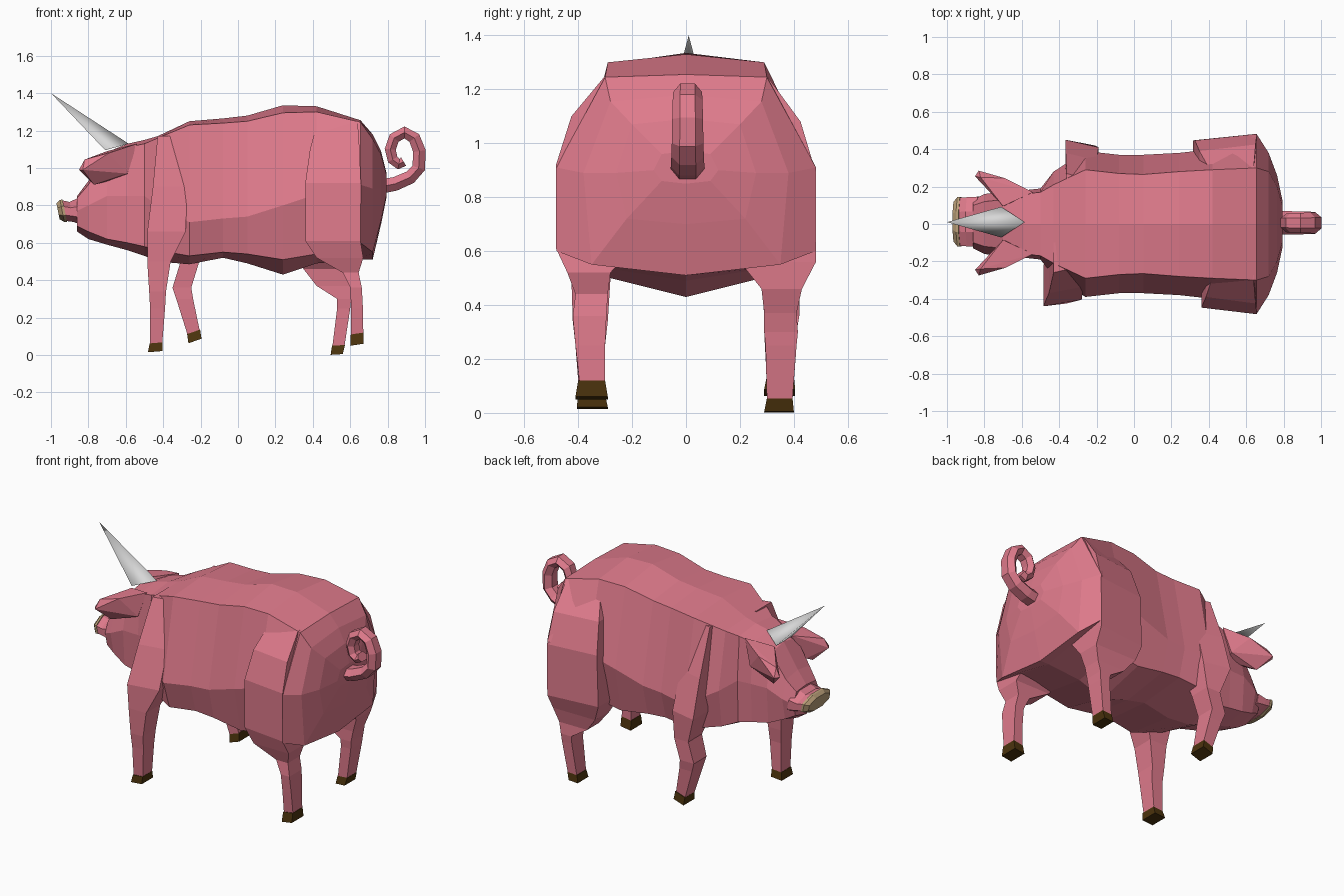
import bpy, bmesh, math
from mathutils import Vector


def material(name, rgb):
    m = bpy.data.materials.new(name)
    m.diffuse_color = (*rgb, 1)
    return m


PINK = material("pink skin", (0.74, 0.197, 0.262))
BROWN = material("dark brown hoof", (0.072, 0.034, 0.004))
TAN = material("tan snout", (0.49, 0.345, 0.19))
GREY = material("pale grey horn", (0.68, 0.68, 0.68))


def finish(name, bm, mat):
    bmesh.ops.recalc_face_normals(bm, faces=bm.faces)
    me = bpy.data.meshes.new(name)
    bm.to_mesh(me)
    bm.free()
    me.materials.append(mat)
    ob = bpy.data.objects.new(name, me)
    bpy.context.collection.objects.link(ob)
    return ob


def loft(name, rings, mat):
    """Skin a list of equal-length rings and cap both ends."""
    bm = bmesh.new()
    vs = [[bm.verts.new(p) for p in r] for r in rings]
    n = len(vs[0])
    for a, b in zip(vs, vs[1:]):
        for i in range(n):
            j = (i + 1) % n
            bm.faces.new((a[i], a[j], b[j], b[i]))
    bm.faces.new(vs[0])
    bm.faces.new(vs[-1])
    return finish(name, bm, mat)


def hull(name, pts, mat):
    bm = bmesh.new()
    for p in pts:
        bm.verts.new(p)
    bmesh.ops.convex_hull(bm, input=bm.verts)
    return finish(name, bm, mat)


# body and head: x, top z, top edge y z, side y z, bottom edge y z, bottom z
sections = [
    (-0.86, .85, .10, .84, .13, .77, .11, .69, .66),
    (-0.80, .93, .12, .91, .16, .80, .13, .66, .62),
    (-0.70, 1.085, .13, 1.06, .175, .85, .16, .62, .59),
    (-0.59, 1.13, .16, 1.11, .18, .85, .17, .60, .56),
    (-0.50, 1.15, .17, 1.13, .19, .85, .18, .58, .53),
    (-0.43, 1.17, .21, 1.16, .28, .80, .25, .56, .50),
    (-0.26, 1.25, .29, 1.23, .39, .71, .33, .53, .485),
    (-0.08, 1.265, .27, 1.24, .37, .73, .32, .55, .52),
    (0.05, 1.28, .265, 1.25, .37, .74, .32, .54, .49),
    (0.24, 1.335, .28, 1.295, .38, .80, .32, .51, .43),
    (0.42, 1.33, .29, 1.30, .40, .86, .32, .54, .49),
    (0.655, 1.255, .30, 1.245, .482, .91, .48, .60, .51),
    (0.72, 1.18, .28, 1.155, .38, .89, .35, .55, .51),
    (0.765, 1.09, .20, 1.07, .26, .89, .22, .72, .70),
    (0.795, .97, .09, .96, .12, .90, .09, .86, .85),
]
rings = []
for x, zt, ya, za, yb, zb, yc, zc, zl in sections:
    right = [(ya, za), (yb, zb), (yc, zc)]
    prof = [(0, zt)] + right + [(0, zl)] + [(-y, z) for y, z in reversed(right)]
    rings.append([(x, y, z) for y, z in prof])
loft("body", rings, PINK)


# snout: tilted octagons
def oct_ring(x, z, hy, hz):
    out = []
    for k in range(8):
        a = math.radians(22.5 + 45 * k)
        s = math.sin(a) * hz
        out.append((x - 0.2 * s, 0.012 + math.cos(a) * hy, z + s))
    return out


loft("snout", [oct_ring(-.83, .765, .145, .085), oct_ring(-.89, .765, .142, .058),
               oct_ring(-.932, .772, .138, .06)], PINK)
loft("snout_plate", [oct_ring(-.926, .772, .142, .065), oct_ring(-.94, .77, .142, .064),
                     oct_ring(-.962, .768, .115, .046)], TAN)

# ears
ear = [(-.54, .165, 1.13), (-.59, .185, .97), (-.62, .12, .95), (-.69, .24, 1.08),
       (-.77, .20, .91), (-.75, .16, .93), (-.70, .09, 1.09), (-.76, .165, 1.06),
       (-.83, .28, .99), (-.82, .245, 1.045), (-.85, .25, .99)]
for side, label in ((-1, "left"), (1, "right")):
    hull("ear_" + label, [(x, 0.005 + side * y, z) for x, y, z in ear], PINK)

# horn: smooth three-sided spike with a flat base
horn = hull("horn", [(-1.0, .01, 1.40), (-.71, .092, 1.095), (-.71, -.072, 1.095),
                     (-.585, .01, 1.13)], GREY)
for p in horn.data.polygons:
    p.use_smooth = any(horn.data.vertices[v].co.z > 1.3 for v in p.vertices)


# legs: rings of z, x0, x1, inner y, outer y; the upper part blends into the body
def box_ring(row, side, tilt=0, blend=(0, 0)):
    z, x0, x1, y0, y1 = row
    xm = (x0 + x1) / 2
    d0, d1 = blend if z > .55 else (0, 0)
    pts = [(x0, y0), (x0, y1 - d0), (x1, y1 - d1), (x1, y0)]
    return [(x, side * y, z + tilt * (x - xm)) for x, y in pts]


def leg(name, side, rows, hoof, tilt, blend):
    loft(name, [box_ring(r, side, tilt if i == len(rows) - 1 else 0, blend)
                for i, r in enumerate(rows)], PINK)
    loft(name + "_hoof", [box_ring(r, side, tilt) for r in hoof], BROWN)


leg("front_leg_left", -1, [
    (1.17, -.43, -.28, .10, .26), (.90, -.455, -.27, .18, .37), (.66, -.485, -.28, .22, .44),
    (.50, -.485, -.36, .28, .425), (.34, -.475, -.385, .29, .42), (.25, -.47, -.39, .30, .41),
    (.06, -.47, -.405, .30, .395)],
    [(.065, -.472, -.403, .30, .40), (.018, -.482, -.405, .29, .405)], .08, (0, .035))
leg("front_leg_right", 1, [
    (1.19, -.36, -.22, .10, .27), (.90, -.365, -.20, .18, .38), (.66, -.365, -.19, .22, .45),
    (.49, -.31, -.21, .28, .42), (.36, -.35, -.25, .29, .42), (.30, -.33, -.24, .29, .41),
    (.12, -.27, -.205, .30, .395)],
    [(.125, -.272, -.203, .30, .40), (.075, -.265, -.195, .29, .405)], .35, (0, .04))
leg("hind_leg_left", -1, [
    (1.25, .425, .64, .15, .30), (1.10, .385, .65, .18, .425), (.92, .36, .657, .20, .482),
    (.61, .36, .655, .20, .482), (.52, .42, .67, .28, .44), (.44, .56, .645, .29, .41),
    (.36, .60, .662, .295, .42), (.25, .605, .668, .30, .41), (.11, .605, .67, .30, .395)],
    [(.115, .603, .672, .30, .40), (.055, .60, .672, .29, .41)], .15, (.035, 0))
leg("hind_leg_right", 1, [
    (1.25, .42, .64, .15, .30), (1.08, .35, .65, .18, .425), (.89, .325, .657, .20, .482),
    (.56, .315, .655, .20, .482), (.46, .35, .65, .28, .43), (.37, .42, .62, .29, .41),
    (.30, .53, .605, .29, .415), (.25, .53, .60, .295, .41), (.05, .505, .57, .30, .395)],
    [(.052, .503, .572, .30, .395), (.003, .495, .56, .29, .40)], .06, (.035, 0))

# curly tail: hexagons swept along a spiral
path = [(.76, .90), (.84, .915), (.92, .95), (.966, 1.0), (.97, 1.09), (.943, 1.16),
        (.89, 1.19), (.835, 1.16), (.814, 1.10), (.827, 1.045), (.86, 1.02), (.885, 1.035)]
path = [Vector((x, 0, z)) for x, z in path]
rings = []
for i, p in enumerate(path):
    t = (path[min(i + 1, len(path) - 1)] - path[max(i - 1, 0)]).normalized()
    nrm = Vector((t.z, 0, -t.x))
    f = 1 - .3 * i / (len(path) - 1)
    rings.append([p + nrm * (math.sin(math.tau * k / 6) * .044 * f)
                  + Vector((0, .006 + math.cos(math.tau * k / 6) * .064 * f, 0))
                  for k in range(6)])
loft("tail", rings, PINK)
